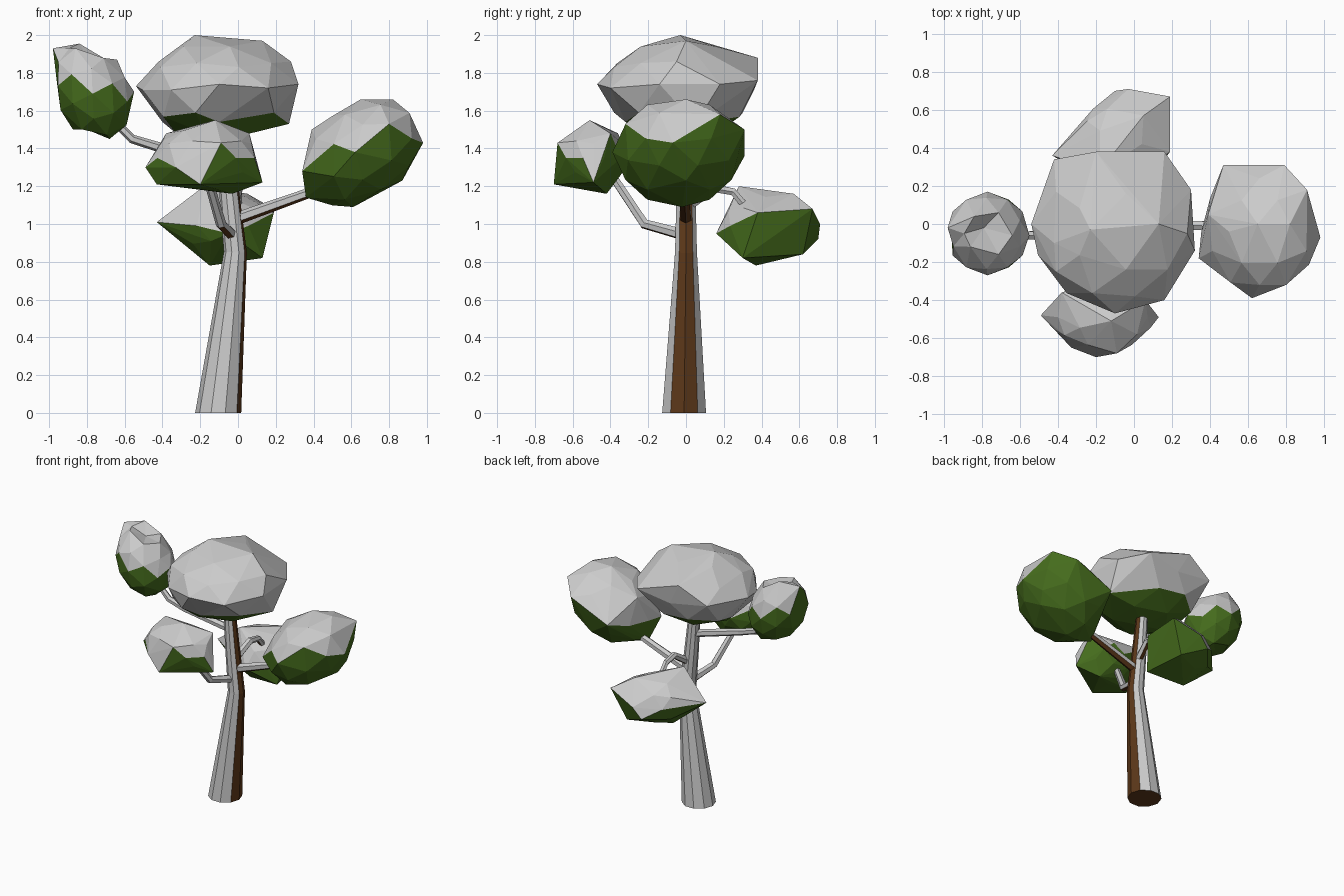
import bpy, bmesh
from math import radians, cos, sin, pi
from mathutils import Vector, Matrix


def material(name, color):
    m = bpy.data.materials.new(name)
    m.diffuse_color = color
    return m


snow = material("snow", (0.8, 0.8, 0.8, 1))
leaf = material("leaf", (0.06, 0.15, 0.012, 1))
bark = material("bark", (0.11, 0.04, 0.01, 1))


def finish(name, bm, under, limit, up=(0, 0, 1)):
    """Snow lies on every face turned towards 'up' by more than the limit."""
    bmesh.ops.recalc_face_normals(bm, faces=bm.faces)
    bm.normal_update()
    for f in bm.faces:
        f.material_index = 0 if f.normal.dot(Vector(up)) > limit else 1
    me = bpy.data.meshes.new(name)
    bm.to_mesh(me)
    bm.free()
    me.materials.append(snow)
    me.materials.append(under)
    ob = bpy.data.objects.new(name, me)
    bpy.context.collection.objects.link(ob)


def limb(name, path, sides, limit=-0.6, up=(0, 0, 1)):
    """Tapered tube through (x, y, z, radius) points."""
    bm = bmesh.new()
    pts = [Vector(p[:3]) for p in path]
    rings = []
    for i, p in enumerate(pts):
        d = (pts[min(i + 1, len(pts) - 1)] - pts[max(i - 1, 0)]).normalized()
        if i == 0 and p.z == 0:
            d = Vector((0, 0, 1))
        q = Vector((0, 0, 1)).rotation_difference(d)
        r = path[i][3]
        rings.append([bm.verts.new(p + q @ Vector((r * cos(2 * pi * k / sides),
                                                   r * sin(2 * pi * k / sides), 0)))
                      for k in range(sides)])
    for a, b in zip(rings, rings[1:]):
        for k in range(sides):
            n = (k + 1) % sides
            bm.faces.new((a[k], a[n], b[n], b[k]))
    bm.faces.new(rings[0][::-1])
    bm.faces.new(rings[-1])
    finish(name, bm, bark, limit, up)


def foliage(name, center, radii, tilt, limit, corners, dented=False):
    """Faceted ellipsoid stretched out to a few key corners."""
    bm = bmesh.new()
    bmesh.ops.create_icosphere(bm, subdivisions=2, radius=1)
    c = Vector(center)
    bm.transform(Matrix.Translation(c) @ Matrix.Rotation(radians(tilt), 4, 'Y')
                 @ Matrix.Diagonal((*radii, 1)))
    free = list(bm.verts)
    for p in map(Vector, corners):
        v = min(free, key=lambda w: (w.co - c).angle(p - c))
        v.co = p
        free.remove(v)
    if not dented:
        # Re-wrap as a convex boulder shape
        pts = [v.co.copy() for v in bm.verts]
        bm.clear()
        for p in pts:
            bm.verts.new(p)
        bmesh.ops.convex_hull(bm, input=bm.verts[:])
        bmesh.ops.delete(bm, geom=[v for v in bm.verts if not v.link_faces],
                         context='VERTS')
    finish(name, bm, leaf, limit)


# Trunk and branches
limb("trunk", [(-0.105, -0.01, 0, 0.122), (-0.014, 0, 0.85, 0.061),
               (-0.05, 0, 1.2, 0.052), (-0.08, 0, 1.55, 0.04)], 10,
     -0.58, (-0.8, 0, 0.8))
limb("right_branch", [(-0.03, 0, 1.02, 0.034), (0.42, -0.01, 1.18, 0.026)], 6)
limb("left_branch", [(-0.05, 0, 1.32, 0.03), (-0.43, -0.055, 1.41, 0.026),
                     (-0.56, -0.06, 1.45, 0.024), (-0.66, -0.06, 1.55, 0.02)], 6, -0.9)
limb("front_branch", [(-0.03, 0, 0.94, 0.032), (-0.09, -0.22, 1.0, 0.028),
                      (-0.16, -0.38, 1.24, 0.024)], 6)
limb("back_branch", [(-0.03, 0, 1.09, 0.03), (0.0, 0.15, 1.19, 0.026),
                     (0.0, 0.25, 1.17, 0.022), (0.0, 0.3, 1.11, 0.022)], 6)

# Foliage clumps
foliage("crown_foliage", (-0.11, -0.04, 1.71), (0.415, 0.4, 0.27), 0, -0.75,
        [(-0.23, -0.03, 2.0), (0.13, 0.0, 1.97), (0.28, -0.05, 1.86),
         (0.32, -0.14, 1.74), (-0.1, -0.47, 1.74), (-0.54, 0.0, 1.73),
         (-0.2, 0.38, 1.88), (0.16, 0.38, 1.76), (0.27, 0.05, 1.53),
         (-0.42, 0.34, 1.76), (0.3, 0.18, 1.74), (0.16, -0.4, 1.72),
         (-0.42, -0.1, 1.86), (-0.4, 0.0, 1.54), (-0.1, -0.32, 1.54)])
foliage("right_foliage", (0.66, -0.04, 1.38), (0.34, 0.33, 0.25), -40, 0.05,
        [(0.65, 0.0, 1.66), (0.82, 0.0, 1.66), (0.98, -0.07, 1.43),
         (0.61, -0.02, 1.09), (0.36, -0.05, 1.14), (0.47, 0.31, 1.36),
         (0.79, 0.31, 1.5), (0.62, -0.39, 1.38), (0.8, -0.32, 1.53),
         (0.39, 0.05, 1.5), (0.34, -0.18, 1.28), (0.91, 0.18, 1.58),
         (0.87, 0.0, 1.23)])
foliage("left_foliage", (-0.77, -0.05, 1.69), (0.2, 0.22, 0.27), -27, 0.1,
        [(-0.98, -0.02, 1.93), (-0.84, 0.04, 1.955), (-0.86, -0.12, 1.93),
         (-0.79, -0.02, 1.87), (-0.64, -0.06, 1.87), (-0.55, -0.06, 1.7),
         (-0.68, -0.06, 1.45), (-0.96, -0.05, 1.76), (-0.8, -0.05, 1.5)], True)
foliage("front_foliage", (-0.17, -0.49, 1.35), (0.27, 0.18, 0.17), 0, 0.15,
        [(-0.49, -0.48, 1.3), (-0.43, -0.5, 1.21), (-0.38, -0.36, 1.48),
         (-0.12, -0.51, 1.55), (0.06, -0.4, 1.48), (0.13, -0.49, 1.22),
         (-0.03, -0.42, 1.16), (-0.2, -0.7, 1.21), (-0.09, -0.68, 1.43),
         (-0.33, -0.65, 1.3)])
foliage("back_foliage", (-0.08, 0.42, 0.99), (0.23, 0.23, 0.18), 0, 0.1,
        [(-0.43, 0.36, 1.01), (-0.1, 0.7, 0.92), (-0.03, 0.71, 1.0),
         (0.19, 0.67, 1.08), (0.19, 0.38, 1.06), (-0.18, 0.28, 1.2),
         (0.13, 0.3, 0.82), (-0.15, 0.37, 0.78), (0.05, 0.57, 1.16),
         (0.08, 0.62, 0.84), (-0.05, 0.16, 0.95)])
